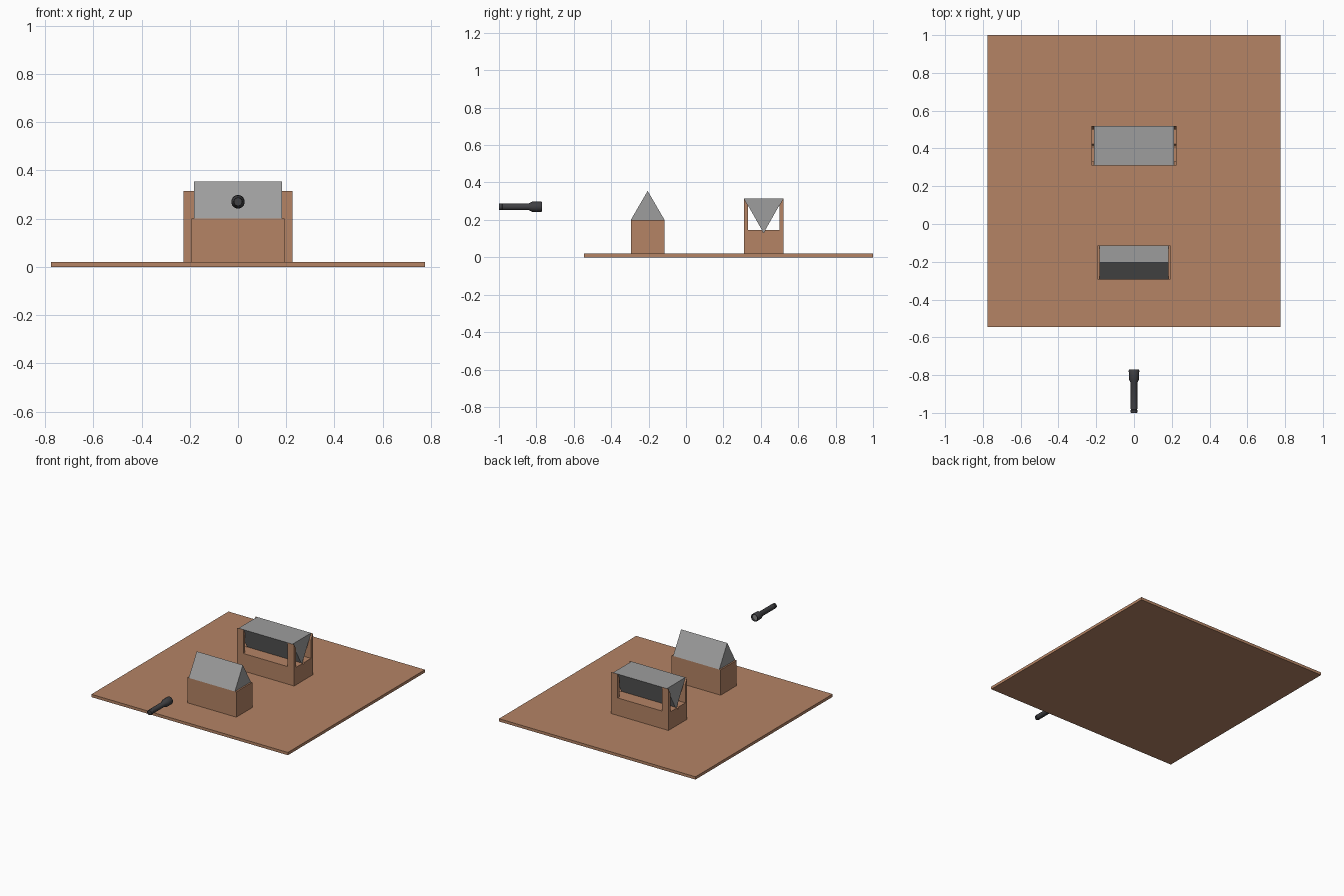
import bpy, bmesh, math
from mathutils import Matrix

if "Cube" in bpy.data.objects:
    bpy.data.objects.remove(bpy.data.objects["Cube"], do_unlink=True)


def material(name, color):
    m = bpy.data.materials.new(name)
    m.use_nodes = True
    m.diffuse_color = (*color, 1)
    m.node_tree.nodes["Principled BSDF"].inputs["Base Color"].default_value = (*color, 1)
    return m


BROWN = material("clay brown", (0.46, 0.23, 0.13))
GREY = material("plaster grey", (0.34, 0.34, 0.34))
DARK = material("dark metal", (0.05, 0.05, 0.055))
LENS = material("lens grey", (0.25, 0.25, 0.25))


def add(name, bm, *mats):
    bmesh.ops.recalc_face_normals(bm, faces=bm.faces)
    me = bpy.data.meshes.new(name)
    bm.to_mesh(me)
    bm.free()
    for m in mats:
        me.materials.append(m)
    ob = bpy.data.objects.new(name, me)
    bpy.context.collection.objects.link(ob)
    return ob


def extrude_x(name, half, outline, mat):
    """Closed (y, z) outline swept from -half to +half along x."""
    bm = bmesh.new()
    face = bm.faces.new([bm.verts.new((-half, y, z)) for y, z in outline])
    new = bmesh.ops.extrude_face_region(bm, geom=[face])["geom"]
    bmesh.ops.translate(bm, vec=(2 * half, 0, 0),
                        verts=[v for v in new if isinstance(v, bmesh.types.BMVert)])
    return add(name, bm, mat)


def box(name, half, y0, y1, z0, z1, mat):
    return extrude_x(name, half, [(y0, z0), (y1, z0), (y1, z1), (y0, z1)], mat)


# Ground board
box("base_board", 0.775, -0.545, 1.0, 0, 0.02, BROWN)

# Front block with an upright wedge
box("front_block", 0.193, -0.295, -0.115, 0.02, 0.2, BROWN)
extrude_x("upright_wedge", 0.182, [(-0.295, 0.2), (-0.115, 0.2), (-0.205, 0.355)], GREY)

# Rear cradle: low block, plus corner posts cut by the V of the resting wedge
Y0, Y1, TOP, TIP, LEDGE = 0.31, 0.52, 0.315, 0.13, 0.145
MID = (Y0 + Y1) / 2
OUT, IN, POST = 0.226, 0.175, 0.021
slope = (TOP - TIP) / (MID - Y0)
notch = (LEDGE - TIP) / slope
extrude_x("cradle_block", OUT, [(Y0, 0.02), (Y1, 0.02), (Y1, LEDGE), (MID + notch, LEDGE),
                                (MID, TIP), (MID - notch, LEDGE), (Y0, LEDGE)], BROWN)
for side, sx in (("left", 1), ("right", -1)):
    for end, sy, y in (("front", 1, Y0), ("back", -1, Y1)):
        inner = y + sy * POST
        post = extrude_x(f"{end}_{side}_post", (OUT - IN) / 2,
                         [(y, LEDGE), (inner, LEDGE), (inner, TOP - POST * slope), (y, TOP)], BROWN)
        post.location.x = sx * (OUT + IN) / 2
extrude_x("inverted_wedge", 0.213, [(Y0, TOP), (Y1, TOP), (MID, TIP)], GREY)

# Torch: (radius, y) profile spun around the y axis
profile = [(0, -0.997), (0.013, -0.997), (0.013, -1.0), (0.017, -1.0), (0.018, -0.985),
           (0.016, -0.982), (0.018, -0.979), (0.018, -0.84), (0.027, -0.822), (0.028, -0.775),
           (0.026, -0.77), (0.023, -0.77), (0.021, -0.78), (0, -0.78)]
bm = bmesh.new()
verts = [bm.verts.new((r, y, 0)) for r, y in profile]
edges = [bm.edges.new(pair) for pair in zip(verts, verts[1:])]
bmesh.ops.spin(bm, geom=verts + edges, cent=(0, 0, 0), axis=(0, 1, 0),
               angle=math.tau, steps=24)
bmesh.ops.remove_doubles(bm, verts=bm.verts, dist=0.0002)
bmesh.ops.transform(bm, matrix=Matrix.Translation((0, 0, 0.27)), verts=bm.verts)
for f in bm.faces:
    c = f.calc_center_median()
    if abs(c.y + 0.78) < 0.001 and math.hypot(c.x, c.z - 0.27) < 0.02:
        f.material_index = 1
torch = add("torch", bm, DARK, LENS)
bpy.ops.object.select_all(action="DESELECT")
torch.select_set(True)
bpy.context.view_layer.objects.active = torch
bpy.ops.object.shade_smooth_by_angle(angle=math.radians(30))
